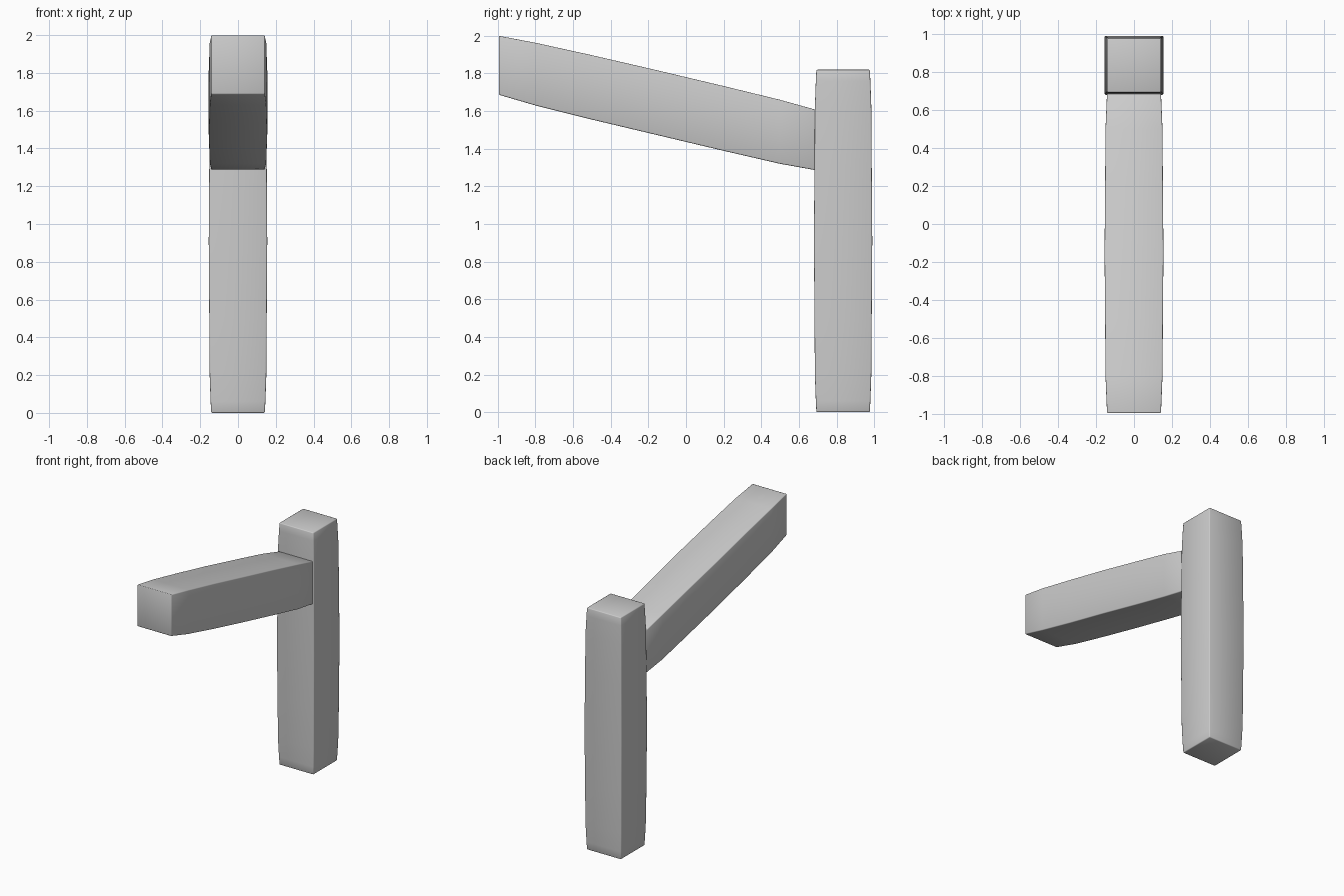
import bpy, bmesh

if "Cube" in bpy.data.objects:
    bpy.data.objects.remove(bpy.data.objects["Cube"])

grey = bpy.data.materials.new("plain grey")
grey.diffuse_color = (0.6, 0.6, 0.6, 1)
grey.use_nodes = True
grey.node_tree.nodes["Principled BSDF"].inputs["Base Color"].default_value = grey.diffuse_color


def beam(name, rings):
    """Loft a square beam through rings of four corners, with softened edges."""
    bm = bmesh.new()
    loops = [[bm.verts.new(p) for p in ring] for ring in rings]
    for a, b in zip(loops, loops[1:]):
        for i in range(4):
            j = (i + 1) % 4
            bm.faces.new((a[i], a[j], b[j], b[i]))
    bm.faces.new(loops[0][::-1])
    bm.faces.new(loops[-1])
    bmesh.ops.recalc_face_normals(bm, faces=bm.faces)
    mesh = bpy.data.meshes.new(name)
    bm.to_mesh(mesh)
    bm.free()
    mesh.materials.append(grey)
    obj = bpy.data.objects.new(name, mesh)
    bpy.context.collection.objects.link(obj)
    bevel = obj.modifiers.new("soft edges", "BEVEL")
    bevel.width = 0.006
    bevel.segments = 2
    bevel.limit_method = 'ANGLE'
    mesh.shade_smooth()


# Upright post, slightly swollen between its ends
CY = 0.835
post = []
for z, h in [(0, .142), (.06, .145), (.2, .150), (.5, .152), (.91, .155),
             (1.32, .152), (1.62, .150), (1.76, .145), (1.82, .142)]:
    post.append([(-h, CY - h, z), (h, CY - h, z), (h, CY + h, z), (-h, CY + h, z)])
beam("upright_post", post)

# Sloping arm with vertical end cuts: y, half width, bottom z, top z
arm = []
for y, h, lo, hi in [(-.995, .142, 1.687, 2.0), (-.8, .150, 1.63, 1.963),
                     (-.5, .152, 1.555, 1.897), (-.15, .155, 1.472, 1.816),
                     (.2, .152, 1.389, 1.733), (.5, .150, 1.32, 1.66),
                     (.69, .142, 1.286, 1.607)]:
    arm.append([(-h, y, lo), (h, y, lo), (h, y, hi), (-h, y, hi)])
beam("sloping_arm", arm)
